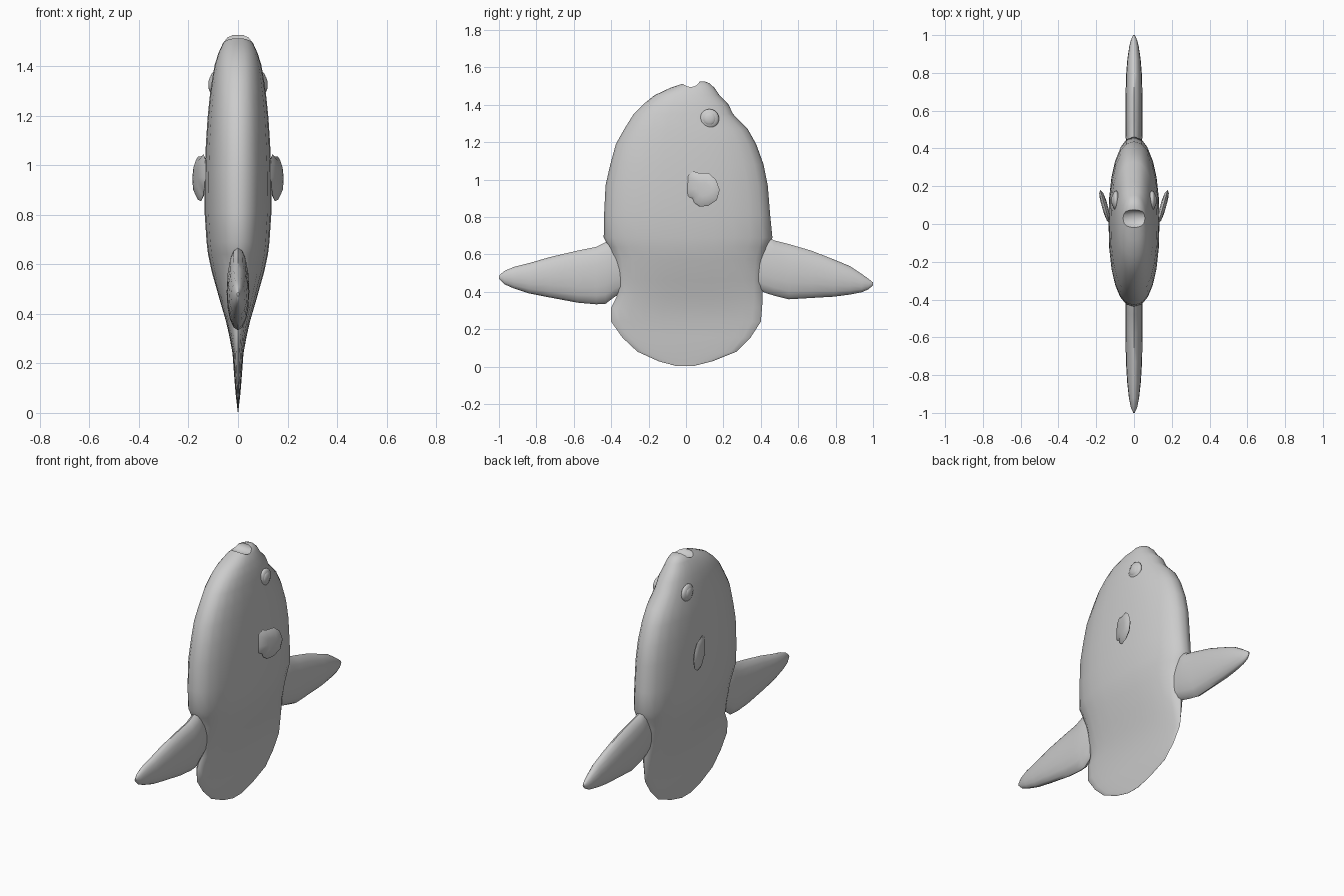
import bpy, bmesh
from math import cos, sin, pi, radians
from mathutils import Vector


def finish(name, bm, angle=50):
    bmesh.ops.recalc_face_normals(bm, faces=bm.faces)
    me = bpy.data.meshes.new(name)
    bm.to_mesh(me)
    bm.free()
    ob = bpy.data.objects.new(name, me)
    bpy.context.collection.objects.link(ob)
    bpy.ops.object.select_all(action='DESELECT')
    ob.select_set(True)
    bpy.context.view_layer.objects.active = ob
    bpy.ops.object.shade_smooth_by_angle(angle=radians(angle))
    return ob


def skin(bm, rings):
    # bridge equal rings with quads and close both ends
    for a, b in zip(rings, rings[1:]):
        for i in range(len(a)):
            j = (i + 1) % len(a)
            bm.faces.new((a[i], a[j], b[j], b[i]))
    bm.faces.new(rings[0])
    bm.faces.new(rings[-1])


def loft(name, sections, place, sides=24, power=2.0):
    # section = (position, low edge, high edge, half thickness)
    bm = bmesh.new()
    rings = []
    for s, lo, hi, w in sections:
        ring = []
        for i in range(sides):
            c, d = cos(2 * pi * i / sides), sin(2 * pi * i / sides)
            c = abs(c) ** (2 / power) * (1 if c > 0 else -1)
            d = abs(d) ** (2 / power) * (1 if d > 0 else -1)
            ring.append(bm.verts.new(place(s, (lo + hi) / 2 + c * (hi - lo) / 2, w * d)))
        rings.append(ring)
    skin(bm, rings)
    return finish(name, bm)


def ellipsoid(name, centre, radii, seg=20):
    bm = bmesh.new()
    bmesh.ops.create_uvsphere(bm, u_segments=seg, v_segments=seg // 2, radius=1)
    bmesh.ops.scale(bm, vec=radii, verts=bm.verts)
    bmesh.ops.translate(bm, vec=centre, verts=bm.verts)
    return finish(name, bm)


# Body with rounded tail flap: z, y back, y front, half width
body = loft("body", [
    (0.003, -0.05, 0.04, 0.001), (0.028, -0.145, 0.14, 0.004),
    (0.08, -0.26, 0.27, 0.010), (0.155, -0.34, 0.345, 0.016),
    (0.24, -0.40, 0.40, 0.022), (0.315, -0.40, 0.407, 0.036),
    (0.375, -0.37, 0.41, 0.050), (0.46, -0.38, 0.41, 0.075),
    (0.57, -0.39, 0.42, 0.106), (0.64, -0.415, 0.44, 0.121),
    (0.69, -0.44, 0.462, 0.127), (0.81, -0.438, 0.45, 0.135),
    (0.97, -0.43, 0.437, 0.134), (1.08, -0.405, 0.415, 0.130),
    (1.19, -0.375, 0.375, 0.123), (1.27, -0.33, 0.33, 0.115),
    (1.35, -0.28, 0.252, 0.104), (1.405, -0.225, 0.225, 0.094),
    (1.45, -0.17, 0.18, 0.080), (1.49, -0.085, 0.153, 0.062),
    (1.515, -0.01, 0.125, 0.044), (1.525, 0.06, 0.10, 0.02),
], lambda s, a, x: (x, a, s), power=2.3)

# Mouth scoop
cutter = ellipsoid("mouth_cutter", (0, 0.027, 1.523), (0.085, 0.048, 0.038))
cutter.hide_render = True
mod = body.modifiers.new("mouth", 'BOOLEAN')
mod.operation = 'DIFFERENCE'
mod.object = cutter
bpy.context.view_layer.objects.active = body
bpy.ops.object.modifier_apply(modifier="mouth")
bpy.data.objects.remove(cutter)
bpy.ops.object.select_all(action='DESELECT')
body.select_set(True)
bpy.ops.object.shade_smooth_by_angle(angle=radians(50))

# Long fins: y, z low, z high, half thickness
loft("back_fin", [
    (0.35, 0.43, 0.67, 0.035), (0.43, 0.392, 0.70, 0.042), (0.47, 0.38, 0.675, 0.045),
    (0.55, 0.36, 0.655, 0.046), (0.67, 0.367, 0.62, 0.045), (0.79, 0.374, 0.573, 0.042),
    (0.875, 0.385, 0.538, 0.035), (0.94, 0.398, 0.495, 0.025), (0.975, 0.413, 0.47, 0.016),
    (1.0, 0.435, 0.45, 0.004)], lambda s, a, x: (x, s, a), sides=16)
loft("front_fin", [
    (-0.34, 0.40, 0.64, 0.035), (-0.385, 0.37, 0.67, 0.042), (-0.43, 0.336, 0.665, 0.045),
    (-0.48, 0.333, 0.64, 0.046), (-0.58, 0.342, 0.62, 0.045), (-0.73, 0.37, 0.585, 0.043),
    (-0.84, 0.392, 0.553, 0.036), (-0.92, 0.418, 0.533, 0.027), (-0.97, 0.44, 0.512, 0.017),
    (-1.0, 0.47, 0.487, 0.004)], lambda s, a, x: (x, s, a), sides=16)

# Small side fins (y, z outline, puffed and angled outwards) and eyes
outline = [(0, 0.95), (0.01, 1.02), (0.04, 1.045), (0.07, 1.035), (0.12, 1.035), (0.16, 1.0),
           (0.18, 0.945), (0.165, 0.89), (0.12, 0.86), (0.075, 0.855), (0.045, 0.875),
           (0.035, 0.9), (0.005, 0.91)]
for side, sx in (("left", -1), ("right", 1)):
    bm = bmesh.new()
    rings = []
    for scale, puff in ((0.4, -0.016), (0.8, -0.011), (1, 0), (0.8, 0.011), (0.4, 0.016)):
        ring = []
        for y, z in outline:
            py, pz = 0.095 + (y - 0.095) * scale, 0.95 + (z - 0.95) * scale
            ring.append(bm.verts.new((sx * (0.128 + 0.28 * py + puff), py, pz)))
        rings.append(ring)
    skin(bm, rings)
    finish(side + "_side_fin", bm)
    ellipsoid(side + "_eye", (sx * 0.096, 0.125, 1.325), (0.02, 0.052, 0.052))
    ellipsoid(side + "_pupil", (sx * 0.105, 0.125, 1.325), (0.015, 0.036, 0.036))
